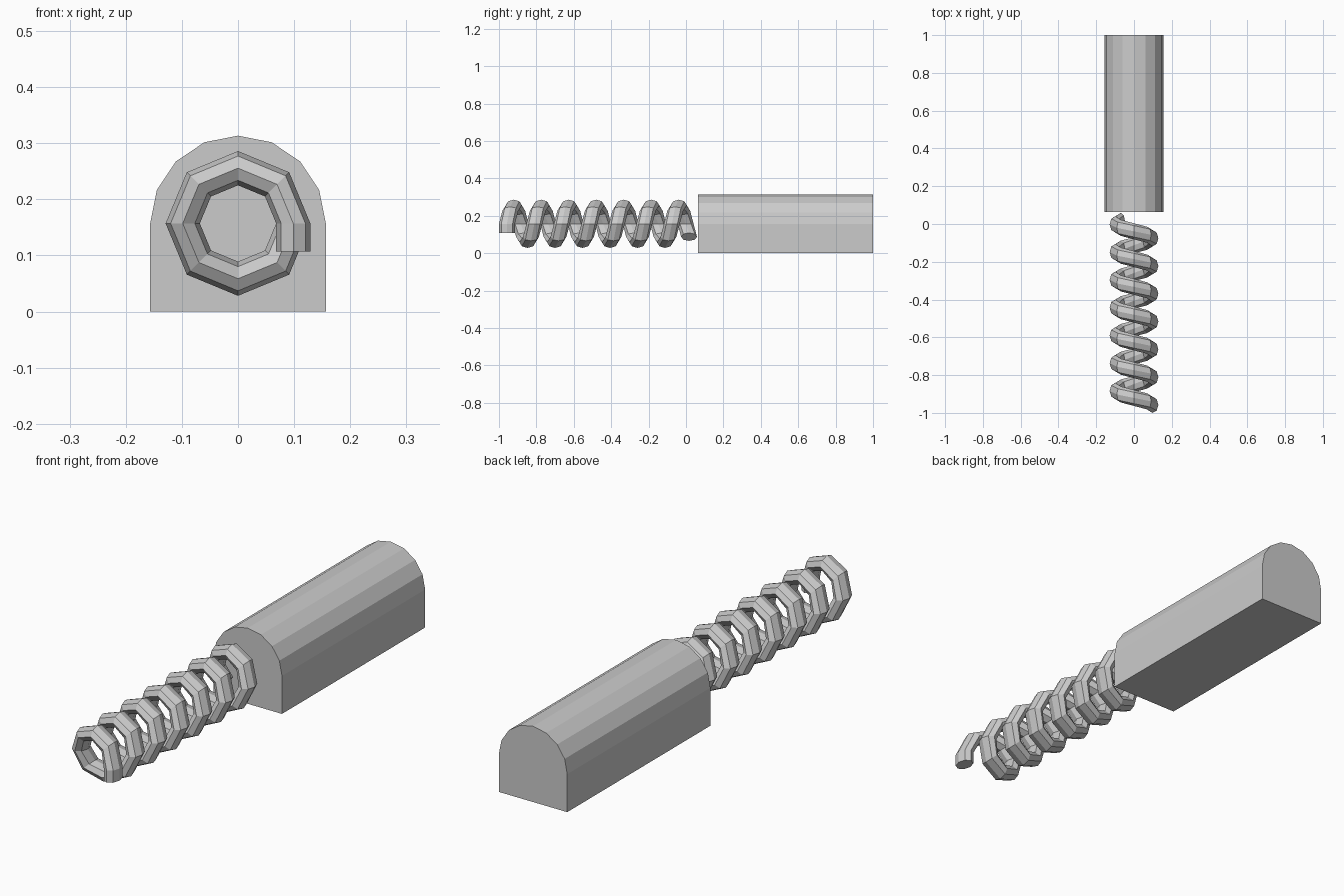
import bpy, bmesh, math

cube = bpy.data.objects.get("Cube")
if cube:
    bpy.data.objects.remove(cube, do_unlink=True)

AXIS_Z = 0.157                      # shared centre line of housing and spring

grey = bpy.data.materials.new("light grey")
grey.use_nodes = True
colour = (0.6, 0.6, 0.6, 1)
grey.diffuse_color = colour
grey.node_tree.nodes["Principled BSDF"].inputs["Base Color"].default_value = colour


def loft(name, rings):
    """Skin a list of equal-length closed rings and cap both ends."""
    bm = bmesh.new()
    loops = [[bm.verts.new(p) for p in ring] for ring in rings]
    n = len(loops[0])
    for a, b in zip(loops, loops[1:]):
        for i in range(n):
            j = (i + 1) % n
            bm.faces.new((a[i], a[j], b[j], b[i]))
    bm.faces.new(loops[0])
    bm.faces.new(loops[-1])
    bmesh.ops.recalc_face_normals(bm, faces=bm.faces)
    mesh = bpy.data.meshes.new(name)
    bm.to_mesh(mesh)
    bm.free()
    mesh.materials.append(grey)
    obj = bpy.data.objects.new(name, mesh)
    bpy.context.collection.objects.link(obj)
    return obj


# Housing: flat base, straight walls and a half-round top in eight facets
R = 0.1565
arch = [(R * math.cos(math.pi * i / 8), AXIS_Z + R * math.sin(math.pi * i / 8))
        for i in range(9)]
arch += [(-R, 0), (R, 0)]
loft("housing", [[(x, y, z) for x, z in arch] for y in (0.064, 1.0)])

# Coil spring: oval eight-sided wire, eight steps per turn
COIL_R, WIRE_R, WIRE_Y = 0.0985, 0.0305, 0.0425
START_Y, PITCH, STEPS = -0.9575, 0.147, 53
wire = [(COIL_R + WIRE_R * math.cos(math.tau * k / 8),
         WIRE_Y * math.sin(math.tau * k / 8)) for k in range(8)]

# Straight tail hanging down at the free end
rings = [[(r, START_Y + dy, AXIS_Z - 0.05) for r, dy in wire]]
for s in range(STEPS + 1):
    a = math.tau * s / 8
    y = START_Y + PITCH * s / 8
    rings.append([(r * math.cos(a), y + dy, AXIS_Z + r * math.sin(a))
                  for r, dy in wire])
loft("coil_spring", rings)
